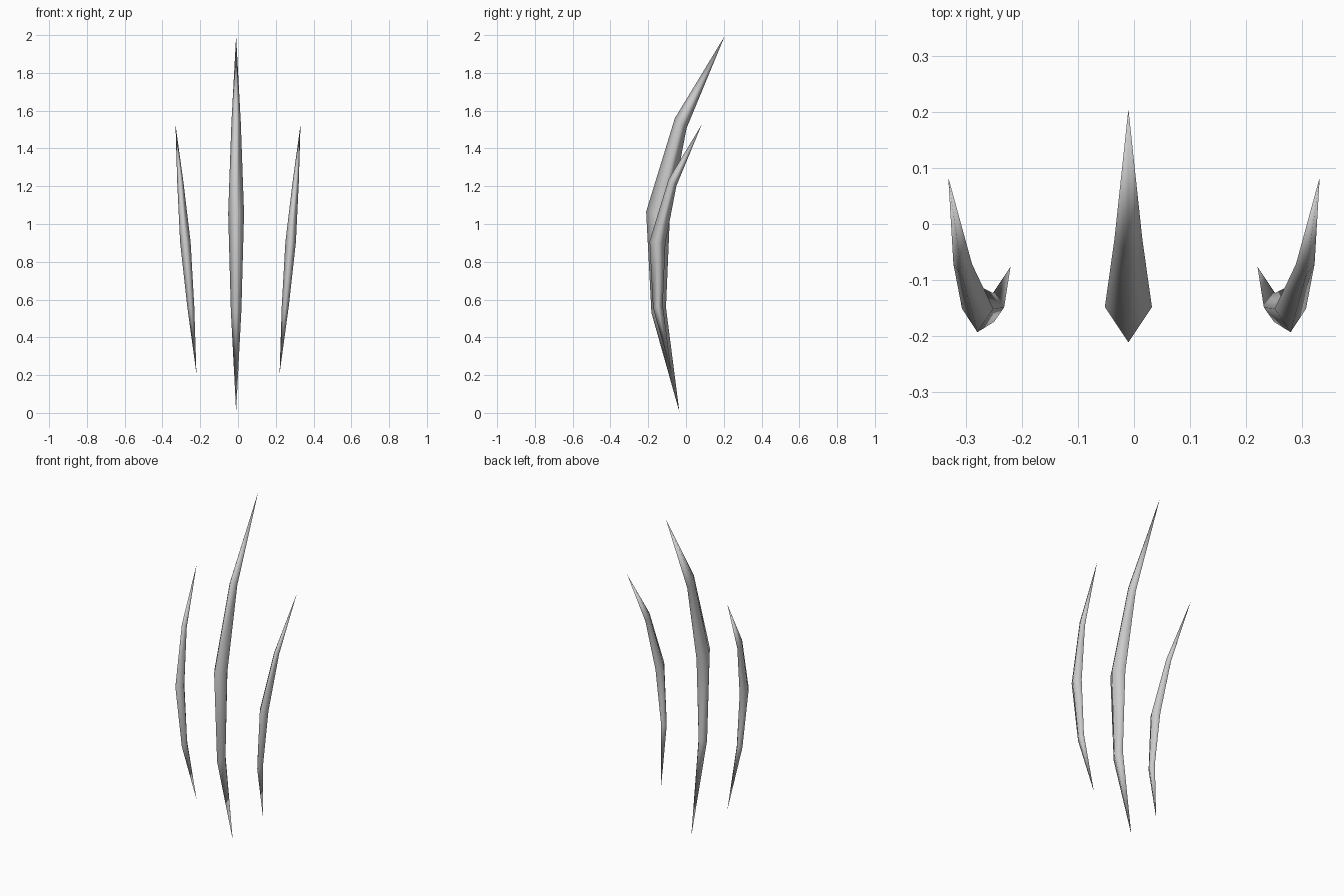
import bpy, bmesh
from mathutils import Vector

if "Cube" in bpy.data.objects:
    bpy.data.objects.remove(bpy.data.objects["Cube"])

# Side profile of one claw, measured from its lower tip:
# (front y, front z, back y, back z, half width) for each diamond ring
RINGS = [
    (-0.148, 0.525, -0.071, 0.553, 0.028),
    (-0.176, 1.060, -0.050, 1.043, 0.042),
    (-0.024, 1.555, 0.038, 1.502, 0.025),
]
TIP = (0.24, 1.99)


def claw(name, base, scale, lean):
    """Curved four-sided spike; lean is sideways drift per unit of height."""
    bm = bmesh.new()

    def vert(x, y, z):
        p = Vector((x + lean * z, y, z)) * scale + Vector(base)
        return bm.verts.new(p)

    bottom = vert(0, 0, 0)
    top = vert(0, *TIP)
    rings = []
    for fy, fz, by, bz, w in RINGS:
        my, mz = (fy + by) / 2, (fz + bz) / 2
        rings.append([vert(0, fy, fz), vert(w, my, mz),
                      vert(0, by, bz), vert(-w, my, mz)])
    for i in range(4):
        j = (i + 1) % 4
        bm.faces.new((bottom, rings[0][j], rings[0][i]))
        for a, b in zip(rings, rings[1:]):
            bm.faces.new((a[i], a[j], b[j], b[i]))
        bm.faces.new((rings[-1][i], rings[-1][j], top))
    bmesh.ops.recalc_face_normals(bm, faces=bm.faces)
    for f in bm.faces:
        f.smooth = True
    mesh = bpy.data.meshes.new(name)
    bm.to_mesh(mesh)
    bm.free()
    obj = bpy.data.objects.new(name, mesh)
    bpy.context.collection.objects.link(obj)


# Large middle claw, and a smaller outward-leaning one on each side
claw("middle_claw", (-0.01, -0.035, 0.005), 1.0, 0.0)
for name, s in (("left_claw", -1), ("right_claw", 1)):
    claw(name, (s * 0.22, -0.076, 0.205), 0.664, s * 0.084)
